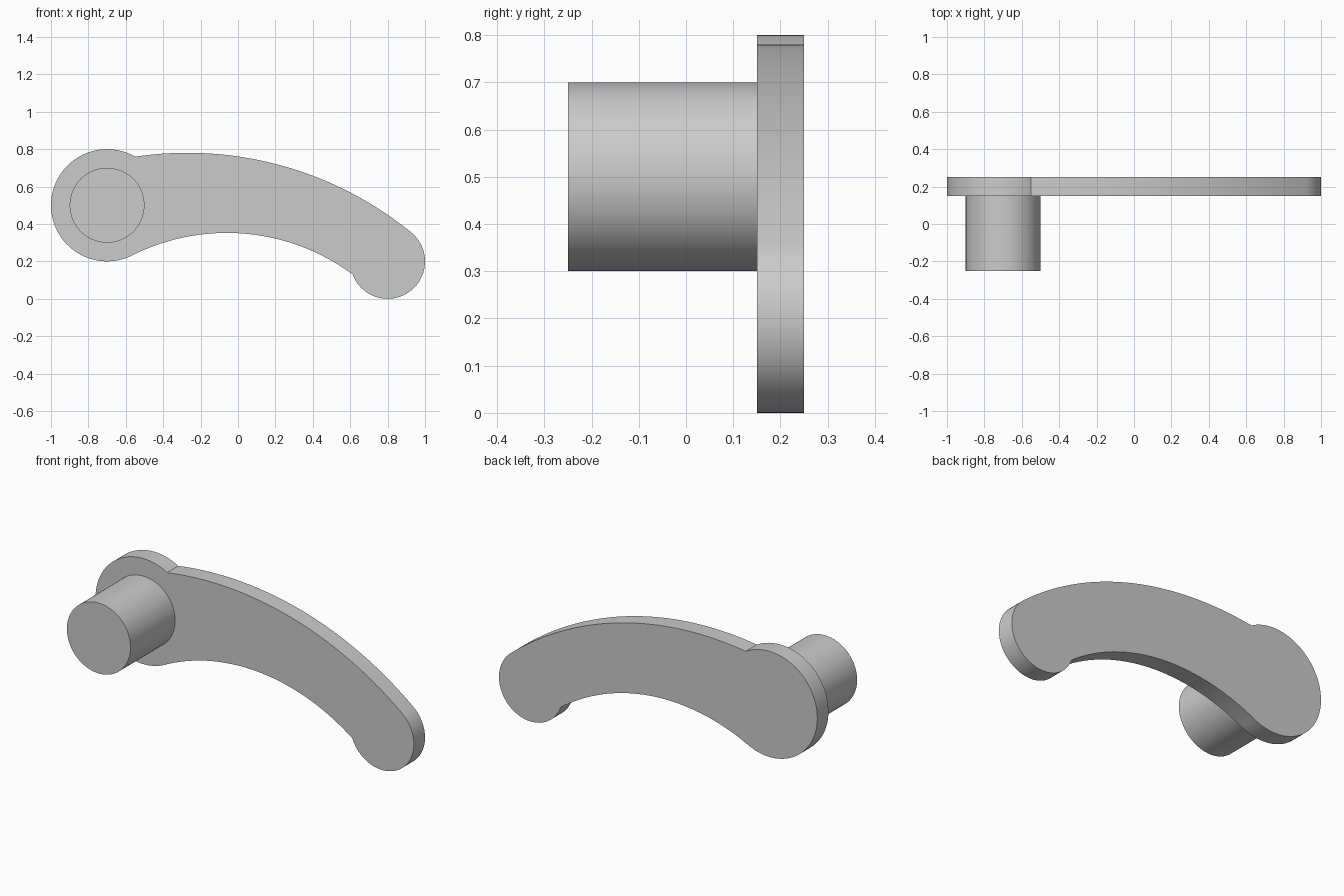
import bpy
import bmesh
import math
from mathutils import Vector

cube = bpy.data.objects.get("Cube")
if cube:
    bpy.data.objects.remove(cube, do_unlink=True)

grey = bpy.data.materials.new("plain_grey")
grey.use_nodes = True
colour = (0.6, 0.6, 0.6, 1)
grey.diffuse_color = colour
grey.node_tree.nodes["Principled BSDF"].inputs["Base Color"].default_value = colour


def arc(centre, start, end, steps, turn):
    """Points from start up to (not including) end; turn is 1 or -1 in the XZ plane."""
    c = Vector(centre)
    a, b = Vector(start) - c, Vector(end) - c
    first = math.atan2(a.y, a.x)
    sweep = (turn * (math.atan2(b.y, b.x) - first)) % math.tau or math.tau
    points = []
    for i in range(steps):
        t = i / steps
        angle = first + turn * sweep * t
        radius = a.length + (b.length - a.length) * t
        points.append((c.x + radius * math.cos(angle), c.y + radius * math.sin(angle)))
    return points


def extrude_outline(name, outline, y_front, y_back):
    """Solid with the given XZ outline between two depths."""
    bm = bmesh.new()
    face = bm.faces.new([bm.verts.new((x, y_front, z)) for x, z in outline])
    extruded = bmesh.ops.extrude_face_region(bm, geom=[face])["geom"]
    moved = [g for g in extruded if isinstance(g, bmesh.types.BMVert)]
    bmesh.ops.translate(bm, verts=moved, vec=(0, y_back - y_front, 0))
    bmesh.ops.recalc_face_normals(bm, faces=bm.faces)
    mesh = bpy.data.meshes.new(name)
    bm.to_mesh(mesh)
    bm.free()
    mesh.materials.append(grey)
    obj = bpy.data.objects.new(name, mesh)
    bpy.context.collection.objects.link(obj)
    bpy.ops.object.select_all(action="DESELECT")
    obj.select_set(True)
    bpy.context.view_layer.objects.active = obj
    bpy.ops.object.shade_smooth_by_angle(angle=math.radians(20))
    return obj


# Curved lever plate: round hub, lower arc, round tip, upper arc
hub, tip = (-0.7, 0.5), (0.8, 0.2)
hub_top, hub_bottom = (-0.55, 0.76), (-0.56, 0.235)
tip_top, tip_bottom = (0.92, 0.36), (0.613, 0.13)
outline = (
    arc(hub, hub_top, hub_bottom, 64, 1)
    + arc((-0.065, -0.775), hub_bottom, tip_bottom, 40, -1)
    + arc(tip, tip_bottom, tip_top, 48, 1)
    + arc((-0.27, -1.116), tip_top, hub_top, 40, 1)
)
extrude_outline("lever_plate", outline, 0.15, 0.25)

# Round pivot pin on the front of the hub
pin_edge = (hub[0] + 0.2, hub[1])
extrude_outline("pivot_pin", arc(hub, pin_edge, pin_edge, 80, 1), -0.25, 0.15)
